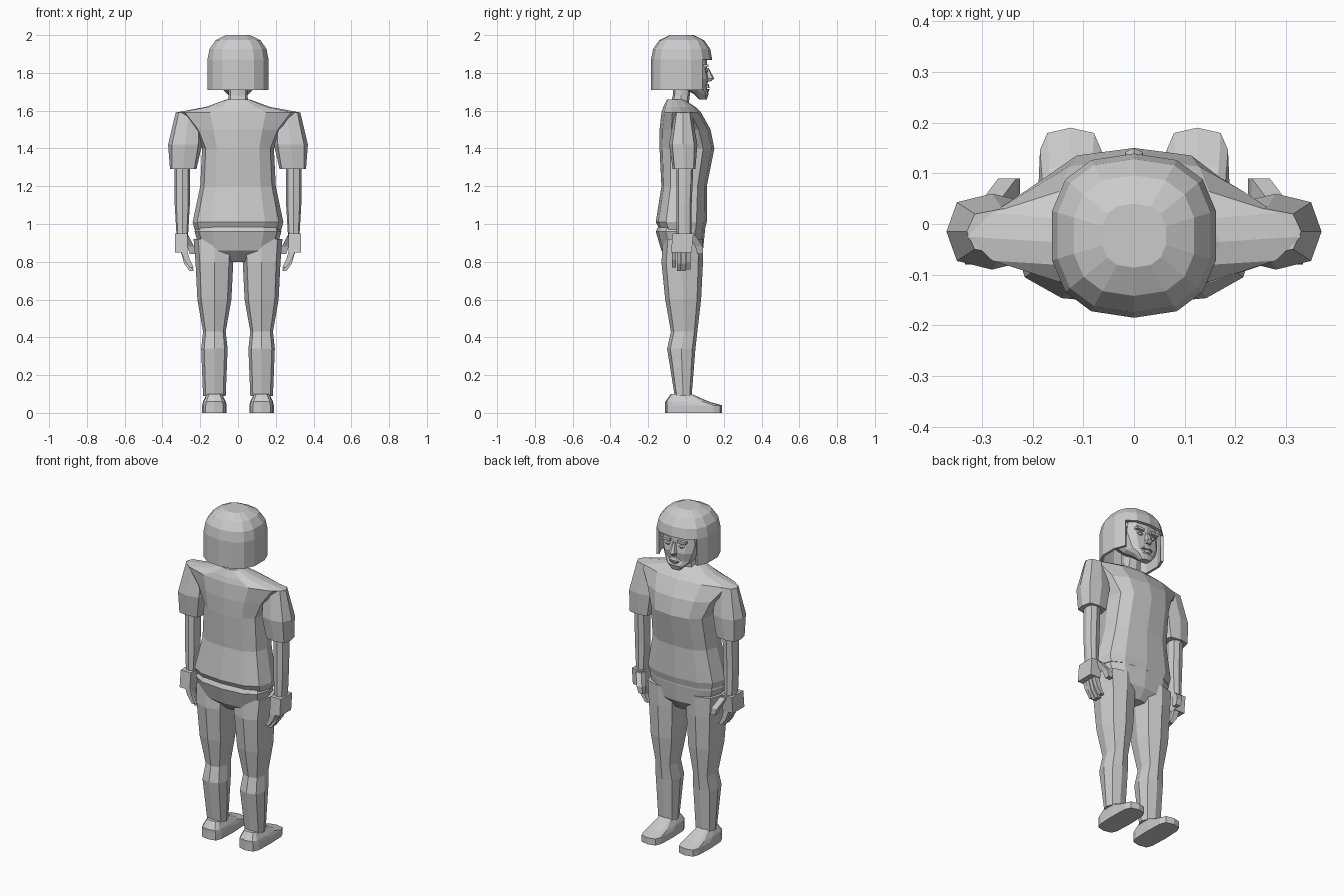
import bpy, bmesh, math

if "Cube" in bpy.data.objects:
    bpy.data.objects.remove(bpy.data.objects["Cube"], do_unlink=True)

grey = bpy.data.materials.new("plain_grey")
grey.use_nodes = True
grey.diffuse_color = (0.6, 0.6, 0.6, 1)
grey.node_tree.nodes["Principled BSDF"].inputs["Base Color"].default_value = grey.diffuse_color

# Corner roundness of a cross-section
SQUARE, BOXY, ROUNDED, OVAL, POINTED = 0.01, 0.5, 0.75, 0.9, 1.15


def ring(height, reach, back, front, middle=0.0, shape=ROUNDED):
    """One horizontal cross-section; reach is its half width about middle."""
    return height, reach, back, front, middle, shape


def signed_power(value, power):
    return math.copysign(abs(value) ** power, value)


def loft(name, sections, sides=8, turn=0.0, mirrored=False, opening=None):
    """Join stacked cross-sections into a closed, flat-faced part."""
    bm = bmesh.new()
    loops = []
    for height, reach, back, front, middle, shape in sections:
        loop = []
        for step in range(sides):
            angle = (step + turn) * math.tau / sides
            x = middle + reach * signed_power(math.cos(angle), shape)
            y = (back + front) / 2 + (front - back) / 2 * signed_power(math.sin(angle), shape)
            loop.append(bm.verts.new((x, y, height)))
        loops.append(loop)
    for lower, upper in zip(loops, loops[1:]):
        for step in range(sides):
            corners = (lower[step - 1], lower[step], upper[step], upper[step - 1])
            if not (opening and opening(corners)):
                bm.faces.new(corners)
    if not opening:
        bm.faces.new(loops[0])
    bm.faces.new(loops[-1])
    loose = [vert for vert in bm.verts if not vert.link_faces]
    bmesh.ops.delete(bm, geom=loose, context="VERTS")
    bmesh.ops.recalc_face_normals(bm, faces=bm.faces)
    mesh = bpy.data.meshes.new(name)
    bm.to_mesh(mesh)
    bm.free()
    mesh.materials.append(grey)
    part = bpy.data.objects.new(name, mesh)
    bpy.context.collection.objects.link(part)
    if mirrored:
        part.modifiers.new("other_side", "MIRROR").use_mirror_merge = False
    return part


def block(name, *sections):
    """Four-sided tapering part, repeated on the other side."""
    return loft(name, sections, sides=4, turn=0.5, mirrored=True)


# Shirt with sloping, pointed shoulders
loft("shirt", [
    ring(height=0.97, reach=0.23, back=-0.14, front=0.1),
    ring(height=1.01, reach=0.24, back=-0.16, front=0.11),
    ring(height=1.2, reach=0.2, back=-0.13, front=0.11),
    ring(height=1.4, reach=0.19, back=-0.14, front=0.15),
    ring(height=1.5, reach=0.24, back=-0.14, front=0.13, shape=OVAL),
    ring(height=1.59, reach=0.33, back=-0.13, front=0.08, shape=POINTED),
    ring(height=1.62, reach=0.17, back=-0.12, front=0.05, shape=OVAL),
    ring(height=1.66, reach=0.06, back=-0.1, front=-0.01),
], sides=12)
loft("sleeve", [
    ring(height=1.29, reach=0.07, back=-0.07, front=0.05, middle=0.29, shape=BOXY),
    ring(height=1.42, reach=0.09, back=-0.09, front=0.06, middle=0.28),
    ring(height=1.59, reach=0.07, back=-0.06, front=0.03, middle=0.26),
], mirrored=True)

# Trousers
loft("hips", [
    ring(height=0.8, reach=0.06, back=-0.07, front=0.05),
    ring(height=0.86, reach=0.2, back=-0.13, front=0.09),
    ring(height=0.96, reach=0.23, back=-0.16, front=0.1),
    ring(height=1.02, reach=0.21, back=-0.13, front=0.1),
], sides=12)
leg_middle = 0.125
loft("trouser_leg", [
    ring(height=0.09, reach=0.06, back=-0.06, front=0.03, middle=leg_middle),
    ring(height=0.34, reach=0.07, back=-0.1, front=0.05, middle=leg_middle),
    ring(height=0.43, reach=0.06, back=-0.08, front=0.06, middle=leg_middle),
    ring(height=0.6, reach=0.09, back=-0.11, front=0.08, middle=leg_middle),
    ring(height=0.8, reach=0.1, back=-0.13, front=0.09, middle=leg_middle),
    ring(height=0.92, reach=0.11, back=-0.12, front=0.09, middle=leg_middle),
], mirrored=True)

# Shoes with long, low toes
loft("shoe", [
    ring(height=0, reach=0.065, back=-0.11, front=0.19, middle=leg_middle, shape=BOXY),
    ring(height=0.04, reach=0.065, back=-0.11, front=0.19, middle=leg_middle, shape=BOXY),
    ring(height=0.06, reach=0.06, back=-0.11, front=0.12, middle=leg_middle, shape=BOXY),
    ring(height=0.1, reach=0.04, back=-0.08, front=0.03, middle=leg_middle, shape=BOXY),
], sides=12, mirrored=True)

# Arms and hands
arm_middle = 0.295
loft("arm", [
    ring(height=0.93, reach=0.03, back=-0.05, front=0.03, middle=arm_middle),
    ring(height=1.1, reach=0.04, back=-0.05, front=0.03, middle=arm_middle),
    ring(height=1.33, reach=0.04, back=-0.05, front=0.04, middle=arm_middle),
], mirrored=True)
block("palm",
      ring(height=0.85, reach=0.034, back=-0.08, front=0.03, middle=0.3, shape=SQUARE),
      ring(height=0.95, reach=0.034, back=-0.07, front=0.04, middle=0.3, shape=SQUARE))
finger_width = 0.022
for label, tip in (("little", 0.77), ("ring", 0.75), ("middle", 0.75), ("index", 0.76)):
    start = {"little": 0, "ring": 1, "middle": 2, "index": 3}[label] * 0.026 - 0.075
    end = start + finger_width
    block(label + "_finger",
          ring(tip, finger_width / 2, start, end, middle=0.245, shape=SQUARE),
          ring(tip + 0.04, 0.015, start, end, middle=0.27, shape=SQUARE),
          ring(0.87, 0.018, start, end, middle=0.29, shape=SQUARE))
block("thumb",
      ring(height=0.84, reach=0.015, back=0.06, front=0.09, middle=0.24, shape=SQUARE),
      ring(height=0.88, reach=0.018, back=0.05, front=0.09, middle=0.25, shape=SQUARE),
      ring(height=0.94, reach=0.018, back=0.01, front=0.05, middle=0.28, shape=SQUARE))

# Neck and head
loft("neck", [
    ring(height=1.6, reach=0.06, back=-0.09, front=0.01),
    ring(height=1.68, reach=0.05, back=-0.07, front=0.02),
    ring(height=1.76, reach=0.05, back=-0.07, front=0.03),
])
loft("head", [
    ring(height=1.66, reach=0.03, back=0.07, front=0.11),
    ring(height=1.69, reach=0.06, back=0.04, front=0.12),
    ring(height=1.72, reach=0.09, back=-0.02, front=0.11),
    ring(height=1.77, reach=0.11, back=-0.08, front=0.12),
    ring(height=1.82, reach=0.12, back=-0.1, front=0.11),
    ring(height=1.88, reach=0.11, back=-0.1, front=0.11),
], sides=12)

# Facial features, rooted inside the head
root = 0.08
loft("nose", [
    ring(height=1.755, reach=0.018, back=root, front=0.13),
    ring(height=1.77, reach=0.022, back=root, front=0.15),
    ring(height=1.825, reach=0.01, back=root, front=0.12),
])
loft("upper_lip", [
    ring(height=1.72, reach=0.04, back=root, front=0.125),
    ring(height=1.74, reach=0.02, back=root, front=0.12),
])
loft("lower_lip", [
    ring(height=1.7, reach=0.02, back=root, front=0.12),
    ring(height=1.715, reach=0.035, back=root, front=0.125),
])
loft("eye", [
    ring(height=1.8, reach=0.01, back=root, front=0.113, middle=0.045, shape=OVAL),
    ring(height=1.81, reach=0.02, back=root, front=0.118, middle=0.045, shape=OVAL),
    ring(height=1.82, reach=0.01, back=root, front=0.113, middle=0.045, shape=OVAL),
], mirrored=True)
block("eyebrow",
      ring(height=1.83, reach=0.026, back=root, front=0.12, middle=0.05, shape=SQUARE),
      ring(height=1.845, reach=0.026, back=root, front=0.12, middle=0.05, shape=SQUARE))

# Bobbed hair: straight sides, a domed crown and an opening for the face
hair_reach, hair_depth, hair_centre, fringe = 0.165, 0.162, -0.023, 1.87


def hair_ring(height, scale=1.0):
    depth = hair_depth * scale
    return ring(height, hair_reach * scale, hair_centre - depth, hair_centre + depth, shape=0.8)


def in_face_opening(corners):
    return all(v.co.y > root and v.co.z < fringe + 0.01 for v in corners)


crown = [math.radians(angle) for angle in (0, 25, 50, 75)]
dome = [hair_ring(fringe + (2 - fringe) * math.sin(a) / math.sin(crown[-1]), math.cos(a) ** 0.7)
        for a in crown]
hair = loft("hair", [hair_ring(1.71)] + dome, sides=14, turn=0.5, opening=in_face_opening)
shell = hair.modifiers.new("thickness", "SOLIDIFY")
shell.thickness = 0.015
shell.offset = -1
